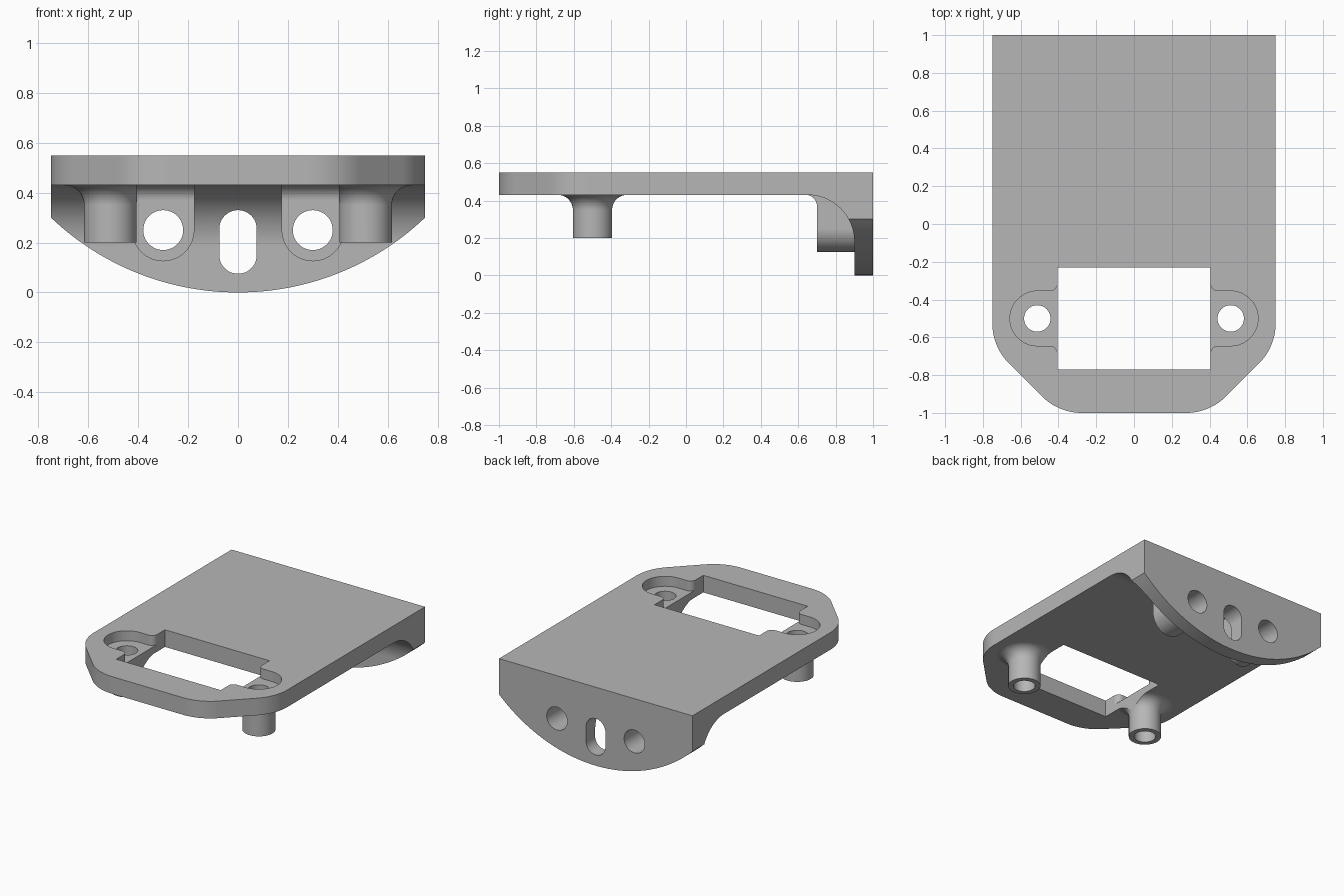
import bpy
import bmesh
from math import cos, sin, radians, sqrt, tan

if "Cube" in bpy.data.objects:
    bpy.data.objects.remove(bpy.data.objects["Cube"])

# Main dimensions
HALF_W, TOP, UNDER = 0.75, 0.55, 0.43
WIN_X, WIN_LO, WIN_HI = 0.405, -0.77, -0.23
SCREW_X, SCREW_Y, SCREW_R = 0.512, -0.5, 0.07
WALL_X, WALL_Z = 0.3, 0.25

grey = bpy.data.materials.new("plain grey")
grey.use_nodes = True
COLOUR = (0.47, 0.47, 0.47, 1)
grey.diffuse_color = COLOUR
grey.node_tree.nodes["Principled BSDF"].inputs["Base Color"].default_value = COLOUR


def arc(cx, cy, r, start, end, steps=16):
    angles = [radians(start + (end - start) * i / steps) for i in range(steps + 1)]
    return [(cx + r * cos(a), cy + r * sin(a)) for a in angles]


def circle(cx, cy, r):
    return arc(cx, cy, r, 0, 360, 48)[:-1]


def finish(name, bm):
    bmesh.ops.recalc_face_normals(bm, faces=bm.faces)
    mesh = bpy.data.meshes.new(name)
    bm.to_mesh(mesh)
    bm.free()
    mesh.materials.append(grey)
    obj = bpy.data.objects.new(name, mesh)
    bpy.context.collection.objects.link(obj)
    return obj


def prism(name, points, axis, lo, hi):
    """Extrude a flat outline along one axis."""
    place = {"x": lambda a, b, t: (t, a, b),
             "y": lambda a, b, t: (a, t, b),
             "z": lambda a, b, t: (a, b, t)}[axis]
    bm = bmesh.new()
    ends = [[bm.verts.new(place(a, b, t)) for a, b in points] for t in (lo, hi)]
    for ring in ends:
        bm.faces.new(ring)
    n = len(points)
    for i in range(n):
        j = (i + 1) % n
        bm.faces.new((ends[0][i], ends[0][j], ends[1][j], ends[1][i]))
    return finish(name, bm)


def lathe(name, profile, x, y, steps=64):
    """Turn a radius/height profile about a vertical axis and cap both ends."""
    bm = bmesh.new()
    rings = [[bm.verts.new((x + px, y + py, z)) for px, py in
              arc(0, 0, r, 0, 360, steps)[:-1]] for r, z in profile]
    for a, b in zip(rings, rings[1:]):
        for i in range(steps):
            j = (i + 1) % steps
            bm.faces.new((a[i], a[j], b[j], b[i]))
    bm.faces.new(rings[0])
    bm.faces.new(rings[-1])
    return finish(name, bm)


def combine(target, tool, operation):
    """Apply a boolean and discard the tool."""
    mod = target.modifiers.new(operation.title(), "BOOLEAN")
    mod.operation, mod.object, mod.solver = operation, tool, "EXACT"
    graph = bpy.context.evaluated_depsgraph_get()
    result = bpy.data.meshes.new_from_object(target.evaluated_get(graph))
    target.modifiers.clear()
    target.data = result
    bpy.data.objects.remove(tool)


# Deck and end wall share one side profile, with a concave blend between them
side = [(-1, TOP), (-1, UNDER)] + arc(0.65, 0.18, 0.25, 90, 0, 28)
side += [(0.9, -0.1), (1, -0.1), (1, TOP)]
bracket = prism("servo_bracket", side, "x", -0.9, 0.9)

# Deck plan: chamfered front corners with rounded ends
r = 0.3
setback = r * tan(radians(22.5))
corner = (arc(0.4 - setback, -1 + r, r, -90, -45)
          + arc(HALF_W - r, -0.65 + setback, r, -45, 0) + [(HALF_W, 1.2)])
plan = corner + [(-x, y) for x, y in reversed(corner)]
combine(bracket, prism("plan_tool", plan, "z", -1, 1), "INTERSECT")

# Bowed lower edge of the end wall
drop = 0.3
bow_r = (HALF_W ** 2 + drop ** 2) / (2 * drop)
bow = []
for i in range(-34, 35):
    x = 0.8 * i / 34
    bow.append((x, bow_r - sqrt(bow_r ** 2 - x ** 2)))
combine(bracket, prism("bow_tool", bow + [(0.8, 1), (-0.8, 1)], "y", -2, 2), "INTERSECT")

for s in (-1, 1):
    # Screw boss under the deck, flared where it meets the underside
    flare = arc(0.185, 0.35, 0.08, 180, 90, 14)
    profile = [(0.105, 0.2)] + flare + [(0.185, 0.46)]
    combine(bracket, lathe("screw_boss", profile, s * SCREW_X, SCREW_Y), "UNION")

    # Round-bottomed boss on the inner side of the end wall
    boss_side = arc(0.64, 0.37, 0.06, 90, 0) + [(0.7, 0), (0.95, 0), (0.95, 0.48), (0.64, 0.48)]
    boss = prism("wall_boss", boss_side, "x", s * WALL_X - 0.2, s * WALL_X + 0.2)
    u_shape = arc(s * WALL_X, WALL_Z, 0.125, 180, 360, 32)
    u_shape += [(s * WALL_X + 0.125, 0.6), (s * WALL_X - 0.125, 0.6)]
    combine(boss, prism("u_tool", u_shape, "y", 0.5, 1.2), "INTERSECT")
    combine(bracket, boss, "UNION")

# Window through the deck
window = [(-WIN_X, WIN_LO), (WIN_X, WIN_LO), (WIN_X, WIN_HI), (-WIN_X, WIN_HI)]
combine(bracket, prism("window_tool", window, "z", -1, 1), "DIFFERENCE")

for s in (-1, 1):
    # Shallow ear pocket opening into the window with rounded lips
    half = arc(SCREW_X, SCREW_Y, 0.145, 0, 90) + arc(0.445, -0.315, 0.04, 270, 180, 10)
    half += [(0.3, -0.315)]
    pocket = half + [(x, 2 * SCREW_Y - y) for x, y in reversed(half[1:])]
    pocket = [(s * x, y) for x, y in pocket]
    combine(bracket, prism("pocket_tool", pocket, "z", 0.48, 0.8), "DIFFERENCE")

    # Screw hole and wall hole
    hole = circle(s * SCREW_X, SCREW_Y, SCREW_R)
    combine(bracket, prism("screw_tool", hole, "z", -1, 1), "DIFFERENCE")
    hole = circle(s * WALL_X, WALL_Z, 0.08)
    combine(bracket, prism("wall_tool", hole, "y", 0.5, 1.2), "DIFFERENCE")

# Central upright slot in the end wall
slot = arc(0, 0.255, 0.075, 0, 180, 24) + arc(0, 0.15, 0.075, 180, 360, 24)
combine(bracket, prism("slot_tool", slot, "y", 0.5, 1.2), "DIFFERENCE")

# Smooth curved walls, keep true edges crisp
bpy.ops.object.select_all(action="DESELECT")
bracket.select_set(True)
bpy.context.view_layer.objects.active = bracket
bpy.ops.object.shade_smooth_by_angle(angle=radians(25))
weighted = bracket.modifiers.new("Flat face normals", "WEIGHTED_NORMAL")
weighted.keep_sharp = True
